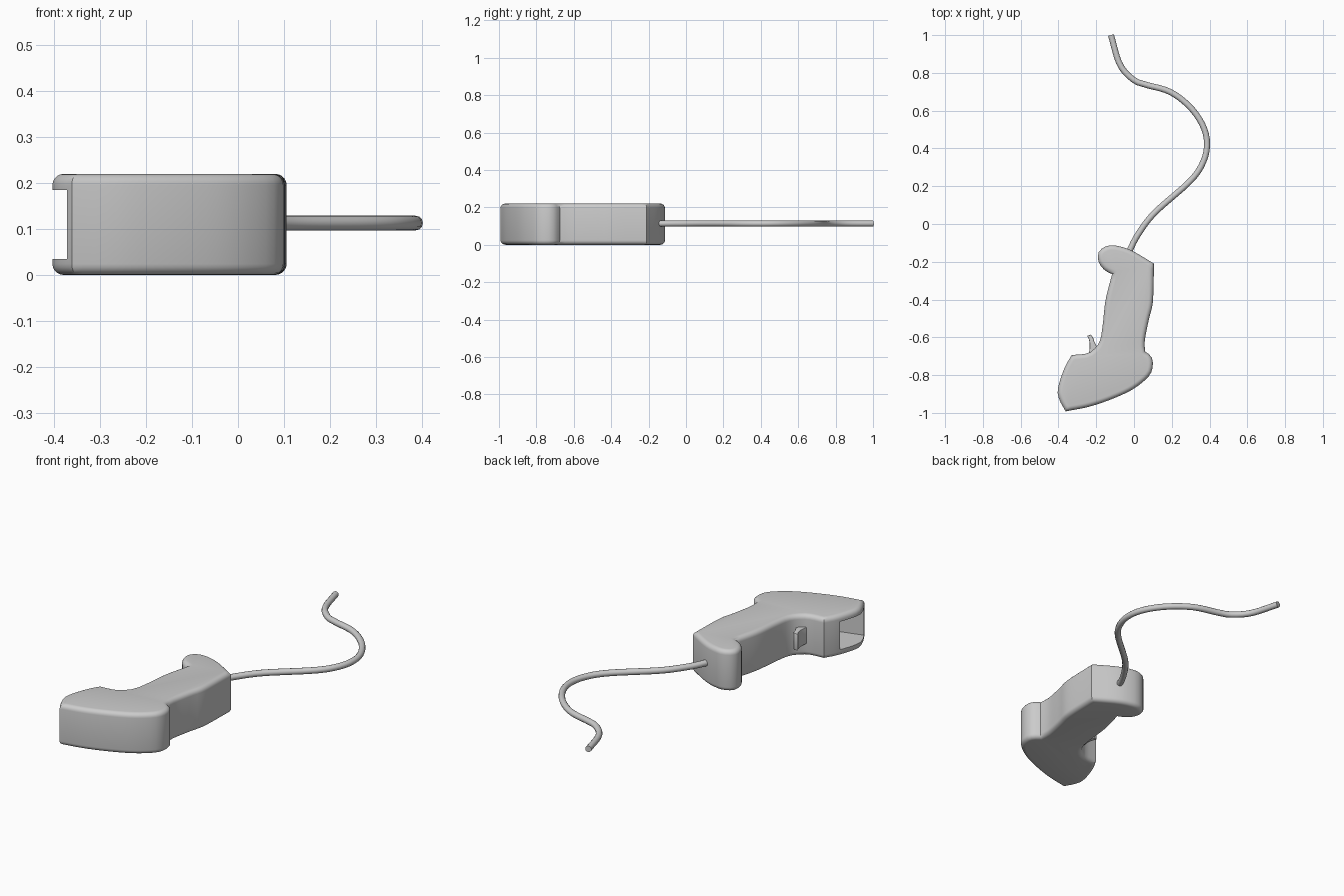
import bpy, bmesh
from mathutils import Vector

if "Cube" in bpy.data.objects:
    bpy.data.objects.remove(bpy.data.objects["Cube"])

H = 0.22


def spline(pts, step):
    """Smooth open run through pts, resampled at an even spacing."""
    p = [Vector(q) for q in pts]
    p = [2 * p[0] - p[1]] + p + [2 * p[-1] - p[-2]]
    dense = []
    for a, b, c, d in zip(p, p[1:], p[2:], p[3:]):
        for i in range(24):
            t = i / 24
            dense.append(0.5 * (2 * b + (c - a) * t + (2 * a - 5 * b + 4 * c - d) * t * t
                                + (3 * b - a - 3 * c + d) * t ** 3))
    dense.append(p[-2])
    lens = [0.0]
    for a, b in zip(dense, dense[1:]):
        lens.append(lens[-1] + (b - a).length)
    n = max(1, round(lens[-1] / step))
    out, j = [], 0
    for i in range(n + 1):
        s = lens[-1] * i / n
        while j < len(lens) - 2 and lens[j + 1] < s:
            j += 1
        out.append(dense[j].lerp(dense[j + 1], (s - lens[j]) / (lens[j + 1] - lens[j])))
    return out


def prism(name, outline, z0, z1, bevel=0.0, segs=5):
    """Extruded outline with rounded top and bottom rims."""
    bm = bmesh.new()
    f = bm.faces.new([bm.verts.new((q[0], q[1], z0)) for q in outline])
    top = bmesh.ops.extrude_face_region(bm, geom=[f])["geom"]
    bmesh.ops.translate(bm, vec=(0, 0, z1 - z0),
                        verts=[g for g in top if isinstance(g, bmesh.types.BMVert)])
    bmesh.ops.recalc_face_normals(bm, faces=bm.faces)
    if bevel:
        rims = [e for e in bm.edges if abs(e.verts[0].co.z - e.verts[1].co.z) < 1e-5]
        bmesh.ops.bevel(bm, geom=rims, offset=bevel, segments=segs, profile=0.5,
                        affect='EDGES', clamp_overlap=False)
    me = bpy.data.meshes.new(name)
    bm.to_mesh(me)
    bm.free()
    ob = bpy.data.objects.new(name, me)
    bpy.context.collection.objects.link(ob)
    return ob


def activate(ob):
    bpy.ops.object.select_all(action='DESELECT')
    ob.select_set(True)
    bpy.context.view_layer.objects.active = ob


# Body outline, as smooth runs that meet at sharp corners
runs = [
    # flared butt end
    [(0.106, -0.21), (0, -0.147), (-0.07, -0.12), (-0.135, -0.114), (-0.185, -0.145),
     (-0.188, -0.20), (-0.155, -0.245), (-0.116, -0.265)],
    # trigger side of grip
    [(-0.116, -0.265), (-0.15, -0.40), (-0.165, -0.53), (-0.178, -0.61), (-0.2, -0.65),
     (-0.245, -0.684), (-0.33, -0.694)],
    # window face
    [(-0.33, -0.694), (-0.37, -0.767), (-0.403, -0.873), (-0.395, -0.93), (-0.362, -0.992)],
    # top of head and back bump
    [(-0.362, -0.992), (-0.233, -0.966), (-0.1, -0.92), (0.005, -0.868), (0.083, -0.8),
     (0.1, -0.74), (0.09, -0.70), (0.058, -0.675)],
    # back of grip
    [(0.058, -0.675), (0.058, -0.61), (0.08, -0.50), (0.1, -0.41), (0.106, -0.21)],
]
outline = [q for r in runs for q in spline(r, 0.026)[:-1]]
body = prism("scanner_body", outline, 0, H, 0.024)

# Scan window recess
cutter = prism("window_cutter", [(-0.5, -0.985), (-0.36, -0.972), (-0.233, -0.935),
                                 (-0.14, -0.90), (-0.14, -0.74), (-0.5, -0.79)],
               0.035, 0.185)
cutter.hide_render = True
mod = body.modifiers.new("window", 'BOOLEAN')
mod.object = cutter
mod.operation = 'DIFFERENCE'
mod.solver = 'EXACT'
activate(body)
bpy.ops.object.modifier_apply(modifier="window")
bpy.data.objects.remove(cutter)
activate(body)
bpy.ops.object.shade_smooth_by_angle(angle=0.65)

# Trigger
left = spline([(-0.248, -0.592), (-0.236, -0.62), (-0.235, -0.66), (-0.24, -0.69)], 0.02)
right = spline([(-0.18, -0.67), (-0.205, -0.635), (-0.217, -0.60), (-0.228, -0.586)], 0.02)
trigger = prism("trigger", left + right, 0.065, 0.155, 0.004, 2)
activate(trigger)
bpy.ops.object.shade_smooth_by_angle(angle=0.65)

# Cable
path = spline([(-0.035, -0.18), (-0.018, -0.13), (0.025, -0.05), (0.11, 0.06), (0.296, 0.226),
               (0.365, 0.325), (0.387, 0.423), (0.365, 0.52), (0.296, 0.62), (0.19, 0.70),
               (0.06, 0.738), (-0.005, 0.765), (-0.075, 0.845), (-0.122, 1.0)], 0.03)
cu = bpy.data.curves.new("cable", 'CURVE')
cu.dimensions = '3D'
cu.bevel_depth = 0.016
cu.bevel_resolution = 4
cu.use_fill_caps = True
sp = cu.splines.new('POLY')
sp.points.add(len(path) - 1)
for pt, q in zip(sp.points, path):
    pt.co = (q.x, q.y, 0.113, 1)
cable = bpy.data.objects.new("cable", cu)
bpy.context.collection.objects.link(cable)
activate(cable)
bpy.ops.object.convert(target='MESH')
bpy.ops.object.shade_smooth_by_angle(angle=0.65)
